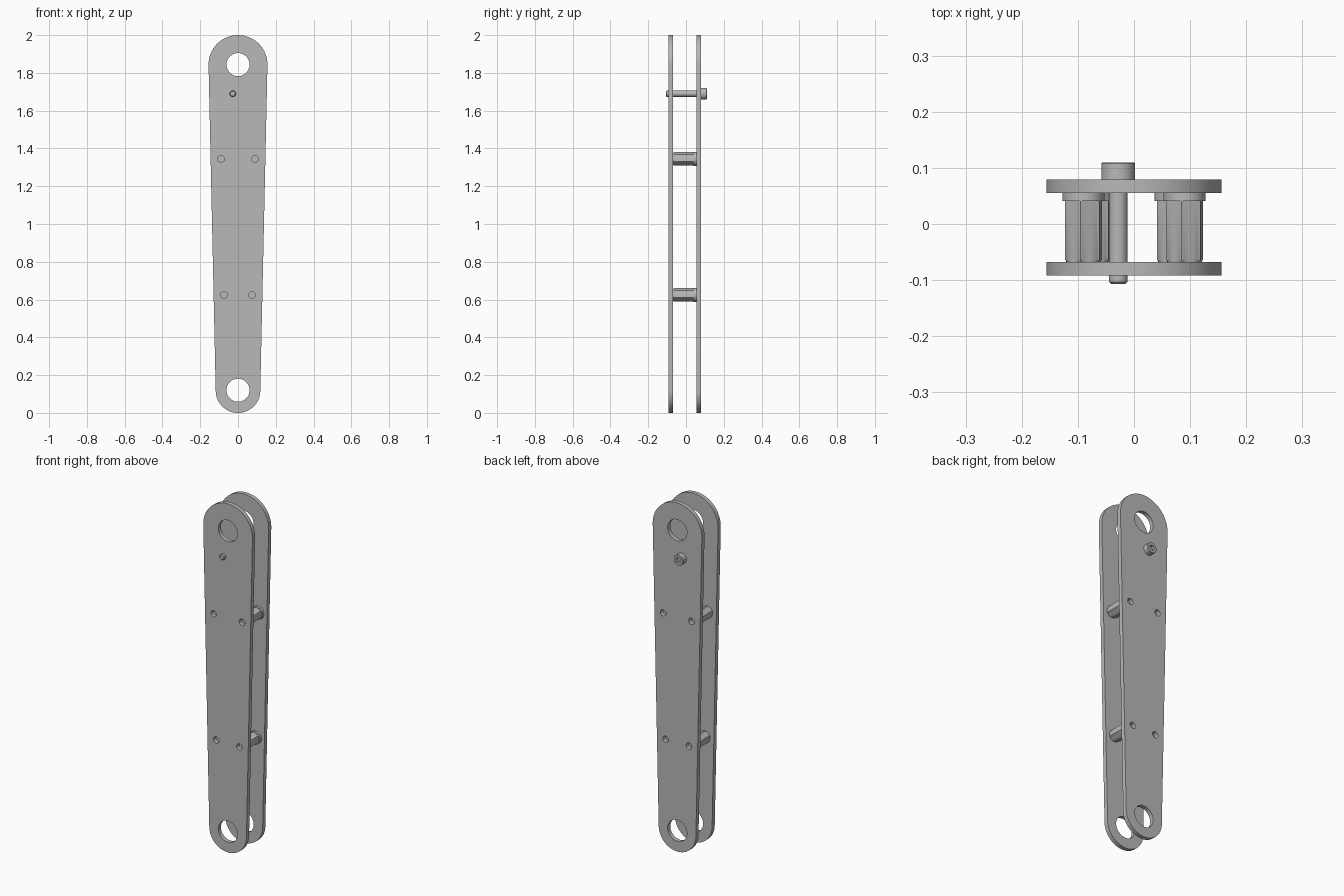
import bpy, bmesh
from math import sin, cos, pi, asin, radians

cube = bpy.data.objects.get("Cube")
if cube:
    bpy.data.objects.remove(cube)

metal = bpy.data.materials.new("grey_metal")
metal.use_nodes = True
grey = (0.48, 0.48, 0.48, 1)
metal.diffuse_color = grey
metal.node_tree.nodes["Principled BSDF"].inputs["Base Color"].default_value = grey


def finish(name, bm):
    """Turn a bmesh into a smooth-by-angle object."""
    bmesh.ops.remove_doubles(bm, verts=bm.verts, dist=1e-5)
    bmesh.ops.recalc_face_normals(bm, faces=bm.faces)
    mesh = bpy.data.meshes.new(name)
    bm.to_mesh(mesh)
    bm.free()
    mesh.materials.append(metal)
    obj = bpy.data.objects.new(name, mesh)
    bpy.context.collection.objects.link(obj)
    bpy.ops.object.select_all(action='DESELECT')
    obj.select_set(True)
    bpy.context.view_layer.objects.active = obj
    bpy.ops.object.shade_smooth_by_angle(angle=radians(30))
    return obj


def turned(name, x, z, rings, phase=0.0, n=48):
    """Stack rings (y, radius, is_hex) along y; hex radius is the corner radius."""
    bm = bmesh.new()
    loops = []
    for y, r, is_hex in rings:
        loop = []
        for i in range(n):
            t = 2 * pi * i / n
            k = r * cos(pi / 6) / cos(t % (pi / 3) - pi / 6) if is_hex else r
            loop.append(bm.verts.new((x + k * cos(t + phase), y, z + k * sin(t + phase))))
        loops.append(loop)
    for a, b in zip(loops, loops[1:]):
        for i in range(n):
            j = (i + 1) % n
            bm.faces.new((a[i], a[j], b[j], b[i]))
    bm.faces.new(loops[0])
    bm.faces.new(loops[-1])
    return finish(name, bm)


def arc(cx, cz, r, start, end, n):
    return [(cx + r * cos(start + (end - start) * i / n),
             cz + r * sin(start + (end - start) * i / n)) for i in range(n + 1)]


# Shared layout
TOP_Z, TOP_R = 1.844, 0.156
LOW_Z, LOW_R = 0.118, 0.118
EYE_R = 0.061
BOLT_X, BOLT_Z, BOLT_R = -0.028, 1.69, 0.0165
POSTS = [(side * x, z) for x, z in ((0.09, 1.345), (0.074, 0.625)) for side in (-1, 1)]
FRONT_Y, BACK_Y, HALF = -0.080, 0.067, 0.012


def plate(name, y):
    """Tapered link plate with round ends and drilled holes."""
    tilt = asin((TOP_R - LOW_R) / (TOP_Z - LOW_Z))
    outlines = [arc(0, TOP_Z, TOP_R, -tilt, pi + tilt, 40)
                + arc(0, LOW_Z, LOW_R, pi + tilt, 2 * pi - tilt, 40)]
    holes = [(0, TOP_Z, EYE_R, 48), (0, LOW_Z + 0.002, EYE_R, 48), (BOLT_X, BOLT_Z, BOLT_R, 24)]
    holes += [(x, z, 0.018, 24) for x, z in POSTS]
    outlines += [arc(x, z, r, 0, 2 * pi, n)[:-1] for x, z, r, n in holes]

    curve = bpy.data.curves.new(name + "_outline", 'CURVE')
    curve.dimensions = '2D'
    curve.fill_mode = 'BOTH'
    curve.extrude = HALF
    for pts in outlines:
        spline = curve.splines.new('POLY')
        spline.points.add(len(pts) - 1)
        for p, (px, pz) in zip(spline.points, pts):
            p.co = (px, pz, 0, 1)
        spline.use_cyclic_u = True
    helper = bpy.data.objects.new(name + "_outline", curve)
    bpy.context.collection.objects.link(helper)
    solid = bpy.data.meshes.new_from_object(
        helper.evaluated_get(bpy.context.evaluated_depsgraph_get()))
    bm = bmesh.new()
    bm.from_mesh(solid)
    for v in bm.verts:
        v.co = (v.co.x, y - v.co.z, v.co.y)
    bpy.data.objects.remove(helper)
    bpy.data.curves.remove(curve)
    bpy.data.meshes.remove(solid)
    return finish(name, bm)


plate("front_plate", FRONT_Y)
plate("back_plate", BACK_Y)

# Hexagonal spacers with a round collar at the back plate
for i, (x, z) in enumerate(POSTS):
    inner, outer = FRONT_Y + HALF, BACK_Y - HALF
    turned(f"spacer_{i + 1}", x, z, [
        (inner, 0.031, False), (inner + 0.004, 0.0357, True),
        (outer - 0.014, 0.0357, True), (outer - 0.014, 0.0372, False),
        (outer, 0.0372, False)], phase=radians(38))

# Cross bolt: chamfered tip, shaft, round head with hex socket
head = BACK_Y + HALF
turned("cross_bolt", BOLT_X, BOLT_Z, [
    (-0.107, 0.0125, False), (-0.103, BOLT_R, False), (head, BOLT_R, False),
    (head, 0.03, False), (head + 0.029, 0.03, False), (head + 0.031, 0.028, False),
    (head + 0.031, 0.0165, True), (head + 0.015, 0.0165, True)])
